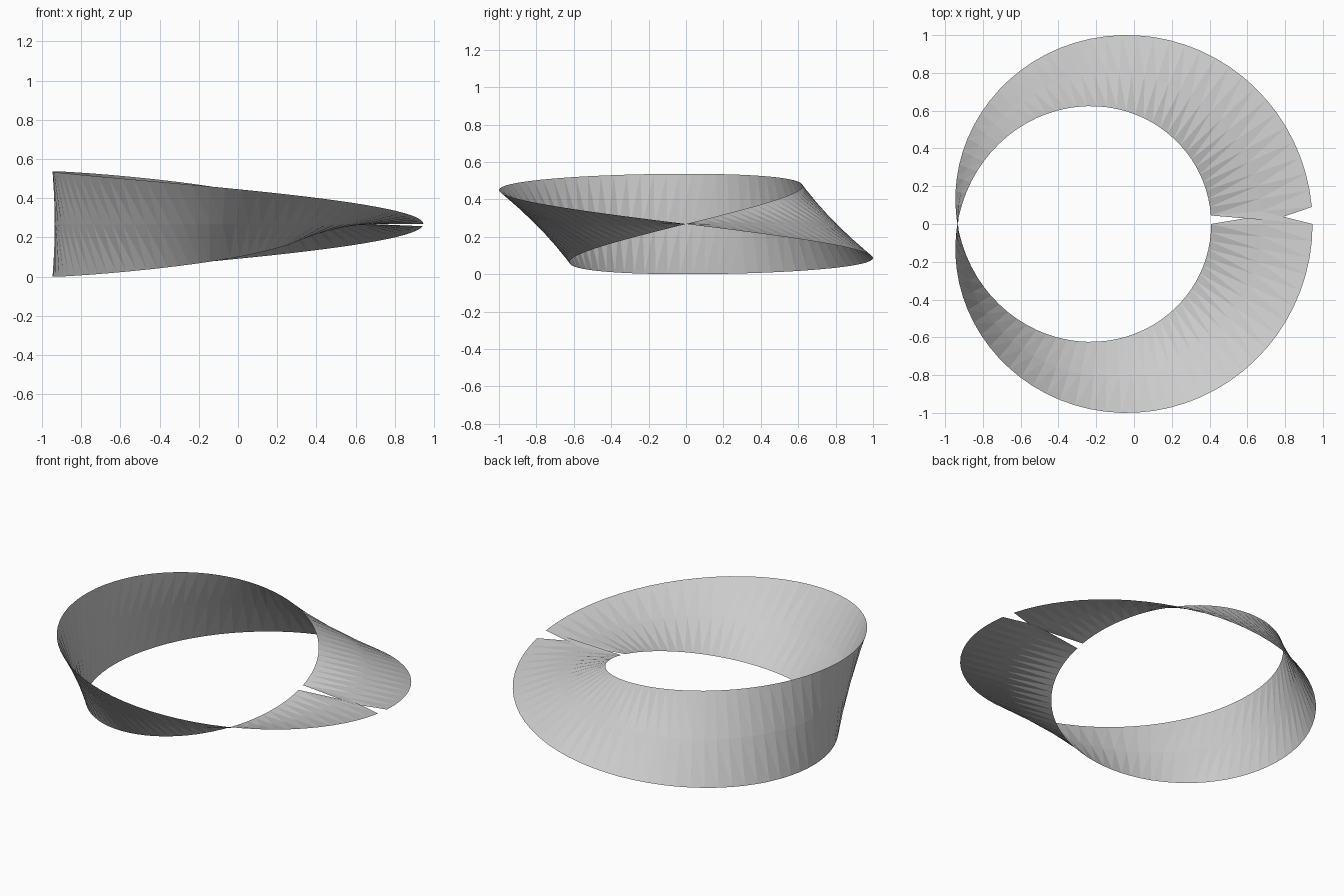
import bpy
import bmesh
from math import cos, sin, tau

if "Cube" in bpy.data.objects:
    bpy.data.objects.remove(bpy.data.objects["Cube"])

R = 0.806       # radius of the band's centre line
W = 0.2685      # half width of the band
CX = -0.129     # centre of the ring in x
N, ROWS = 75, 2

bm = bmesh.new()

# Cross-lines of the band, making half a twist over one turn
lines = []
for i in range(1, N + 1):
    u = tau * i / N
    line = []
    for j in range(ROWS + 1):
        v = W * (1 - 2 * j / ROWS)
        r = R + v * cos(u / 2)
        line.append(bm.verts.new((CX + r * cos(u), r * sin(u), W - v * sin(u / 2))))
    lines.append(line)

# Triangulated skin; the closing step joins the ends unflipped, giving the pinched seam
for i in range(N):
    a, b = lines[i], lines[(i + 1) % N]
    for j in range(ROWS):
        bm.faces.new((a[j], a[j + 1], b[j]))
        bm.faces.new((a[j + 1], b[j + 1], b[j]))

mesh = bpy.data.meshes.new("twisted_band")
bm.to_mesh(mesh)
bm.free()
band = bpy.data.objects.new("twisted_band", mesh)
bpy.context.collection.objects.link(band)
